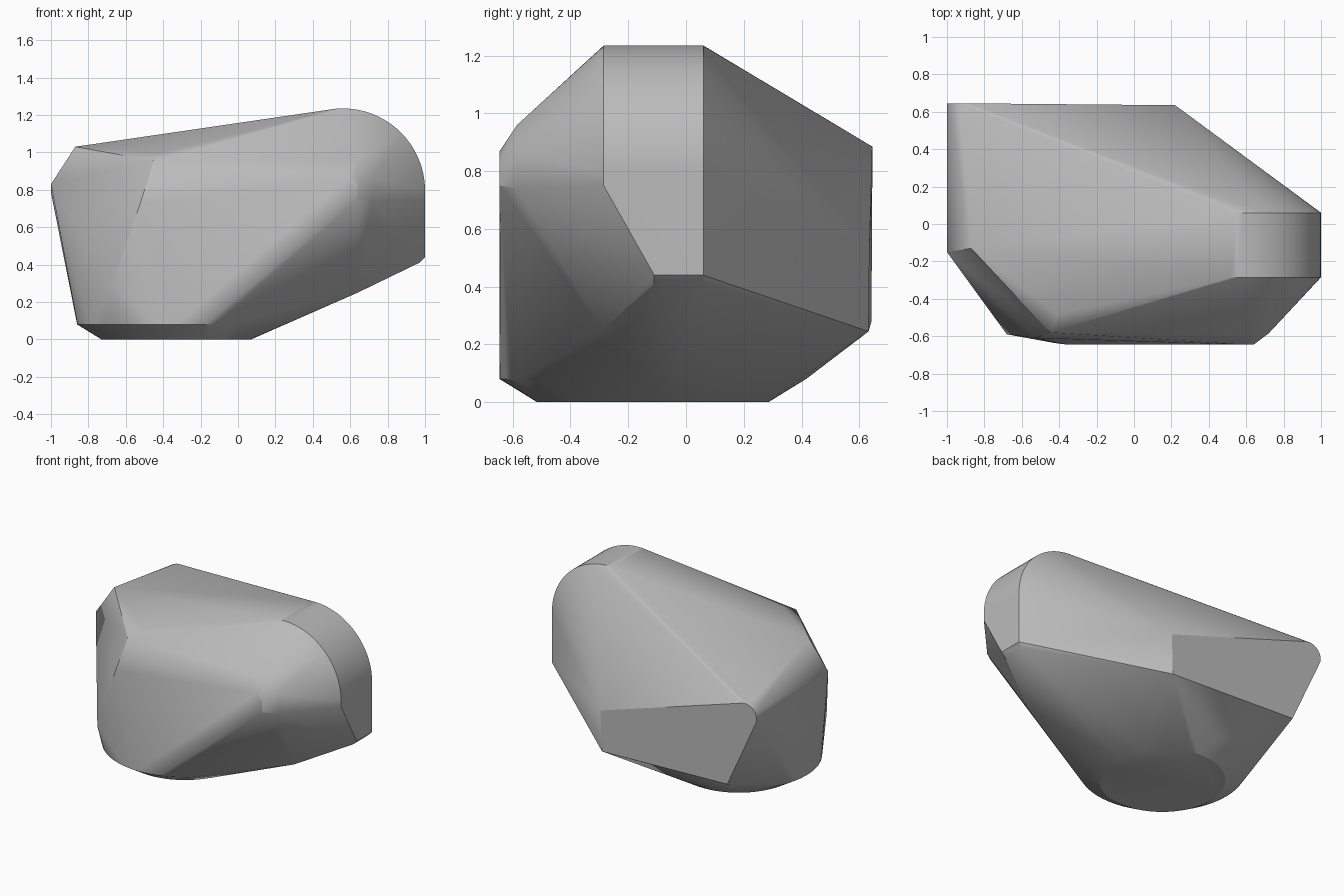
import bpy
import bmesh
import math

default = bpy.data.objects.get("Cube")
if default:
    bpy.data.objects.remove(default, do_unlink=True)


def arc(cx, cz, r, y, start, end, steps):
    """Points on an upright arc in the xz plane at depth y."""
    angles = [math.radians(start + (end - start) * i / steps) for i in range(steps + 1)]
    return [(cx + r * math.cos(a), y, cz + r * math.sin(a)) for a in angles]


def ring(cx, cy, r, z, steps=64):
    """Points on a level circle."""
    angles = [math.tau * i / steps for i in range(steps)]
    return [(cx + r * math.cos(a), cy + r * math.sin(a), z) for a in angles]


# Round foot with a bevelled rim
foot = ring(-0.33, -0.115, 0.40, 0) + ring(-0.33, -0.115, 0.53, 0.08)

# Rounded shoulder at the high end, and the lip below it
shoulder = []
for y in (-0.285, 0.06):
    shoulder += arc(0.56, 0.795, 0.44, y, 0, 95, 24)
shoulder += [(1, -0.285, 0.75)]
for y in (-0.11, 0.06):
    shoulder += [(1, y, 0.44), (0.97, y, 0.41)]
shoulder += [(0.64, -0.29, 0.25)]

# Back plate with a rounded upper corner
back = arc(-0.91, 0.795, 0.09, 0.645, 75, 190, 8)
back += [(-0.77, 0.642, 0.28), (0.22, 0.635, 0.53), (0.21, 0.632, 0.245)]

# Low end edge and front peak
low_end = [(-1, -0.15, 0.83), (-0.87, -0.13, 1.03), (-0.68, -0.59, 0.28)]
peak = [(-0.45, -0.58, 0.955), (-0.41, -0.485, 1.0), (-0.525, -0.61, 0.72)]

# Small faceted knob on the front
knob = [(0.59, -0.645, 0.87), (0.64, -0.645, 0.83), (0.64, -0.645, 0.75),
        (0.63, -0.585, 0.96), (0.72, -0.585, 0.87), (0.72, -0.585, 0.74)]

# Shell stretched tightly around all the parts
bm = bmesh.new()
for point in foot + shoulder + back + low_end + peak + knob:
    bm.verts.new(point)
hull = bmesh.ops.convex_hull(bm, input=bm.verts[:])
spare = {v for v in hull["geom_interior"] + hull["geom_unused"]
         if isinstance(v, bmesh.types.BMVert)}
bmesh.ops.delete(bm, geom=list(spare), context='VERTS')
bmesh.ops.dissolve_limit(bm, angle_limit=math.radians(0.5),
                         verts=bm.verts[:], edges=bm.edges[:])
bmesh.ops.recalc_face_normals(bm, faces=bm.faces[:])
mesh = bpy.data.meshes.new("shell")
bm.to_mesh(mesh)
bm.free()

shell = bpy.data.objects.new("shell", mesh)
bpy.context.collection.objects.link(shell)

# Plain grey colour
grey = bpy.data.materials.new("plain grey")
grey.use_nodes = True
colour = (0.5, 0.5, 0.5, 1)
grey.diffuse_color = colour
grey.node_tree.nodes["Principled BSDF"].inputs["Base Color"].default_value = colour
mesh.materials.append(grey)

bpy.ops.object.select_all(action='DESELECT')
shell.select_set(True)
bpy.context.view_layer.objects.active = shell
bpy.ops.object.shade_smooth_by_angle(angle=math.radians(30))
